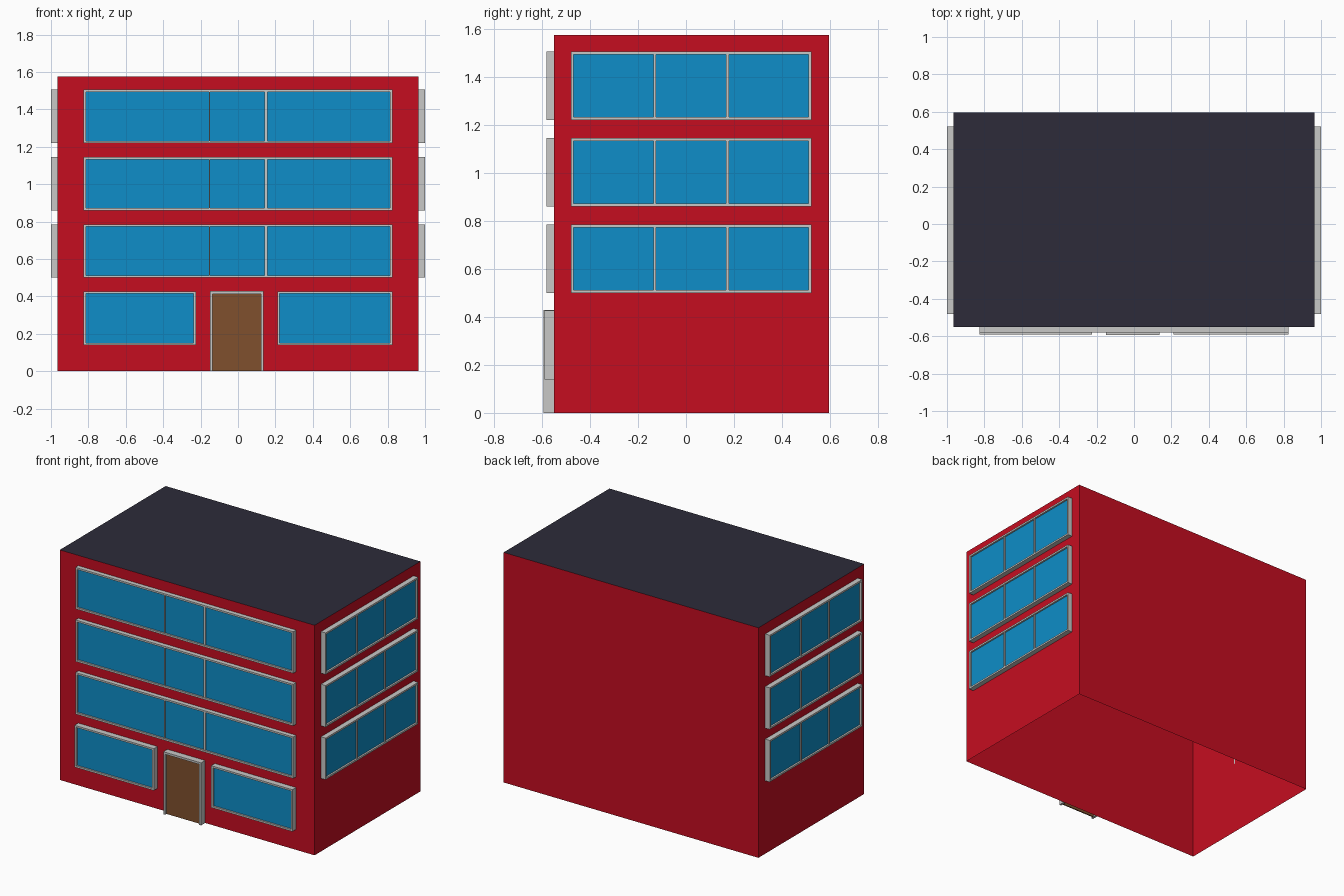
import bpy, bmesh
from mathutils import Vector

if "Cube" in bpy.data.objects:
    bpy.data.objects.remove(bpy.data.objects["Cube"])


def material(name, rgb):
    m = bpy.data.materials.new(name)
    m.diffuse_color = (*rgb, 1)
    m.use_nodes = True
    m.node_tree.nodes["Principled BSDF"].inputs["Base Color"].default_value = m.diffuse_color
    return m


RED = material("red wall", (0.558, 0.004, 0.0144))
ROOF = material("dark roof", (0.026, 0.024, 0.042))
GLASS = material("blue glass", (0.0044, 0.27, 0.578))
FRAME = material("light grey frame", (0.58, 0.58, 0.57))
WOOD = material("brown door", (0.216, 0.08, 0.026))

WX, Y0, Y1, H = 0.965, -0.55, 0.595, 1.575


def finish(name, bm, *mats):
    me = bpy.data.meshes.new(name)
    bm.to_mesh(me)
    bm.free()
    for m in mats:
        me.materials.append(m)
    ob = bpy.data.objects.new(name, me)
    bpy.context.collection.objects.link(ob)
    return ob


def add_box(bm, lo, hi):
    lo, hi = Vector(lo), Vector(hi)
    verts = bmesh.ops.create_cube(bm, size=1)["verts"]
    for v in verts:
        v.co = Vector((v.co[i] * (hi[i] - lo[i]) + (lo[i] + hi[i]) / 2 for i in range(3)))


# Place a box on a facade: u along the wall, z up, d outwards from the wall
def wall_box(bm, side, u0, u1, z0, z1, d0, d1):
    if side == "front":
        add_box(bm, (u0, Y0 - d1, z0), (u1, Y0 - d0, z1))
    else:
        s = 1 if side == "right" else -1
        xs = sorted((s * (WX + d0), s * (WX + d1)))
        add_box(bm, (xs[0], u0, z0), (xs[1], u1, z1))


# Frame, mullions and recessed panel for one opening
def opening(name, side, u0, u1, z0, z1, depth, recess=0.012, bars=(), w=0.012,
            sill=True, panel=GLASS):
    bm = bmesh.new()
    zb = z0 + w if sill else z0
    wall_box(bm, side, u0, u0 + w, z0, z1, 0, depth)
    wall_box(bm, side, u1 - w, u1, z0, z1, 0, depth)
    wall_box(bm, side, u0 + w, u1 - w, z1 - w, z1, 0, depth)
    if sill:
        wall_box(bm, side, u0 + w, u1 - w, z0, zb, 0, depth)
    for u, bw in bars:
        wall_box(bm, side, u - bw / 2, u + bw / 2, zb, z1 - w, 0, depth - 0.003)
    finish(name + "_frame", bm, FRAME)
    bm = bmesh.new()
    d = depth - recess
    wall_box(bm, side, u0 + w, u1 - w, zb, z1 - w, d - 0.008, d)
    finish(name + "_panel", bm, panel)


# Building shell: open underneath, dark top face
bm = bmesh.new()
add_box(bm, (-WX, Y0, 0), (WX, Y1, H))
bm.normal_update()
bmesh.ops.delete(bm, geom=[f for f in bm.faces if f.normal.z < -0.5], context='FACES_ONLY')
for f in bm.faces:
    f.material_index = 1 if f.normal.z > 0.5 else 0
finish("building_shell", bm, RED, ROOF)

# Upper floors: window bands on front and both sides
for i, z in enumerate((0.50, 0.86, 1.22)):
    opening(f"front_window_{i + 1}", "front", -0.825, 0.825, z, z + 0.285, 0.031,
            bars=((-0.152, 0.006), (0.15, 0.014)))
    for side in ("left", "right"):
        opening(f"{side}_window_{i + 1}", side, -0.48, 0.522, z, z + 0.285, 0.035,
                bars=((-0.13, 0.012), (0.173, 0.012)))

# Ground floor windows and door
opening("ground_window_left", "front", -0.825, -0.225, 0.14, 0.427, 0.04)
opening("ground_window_right", "front", 0.21, 0.825, 0.14, 0.427, 0.04)
opening("door", "front", -0.15, 0.136, 0, 0.428, 0.044, recess=0.015, w=0.014,
        sill=False, panel=WOOD)
